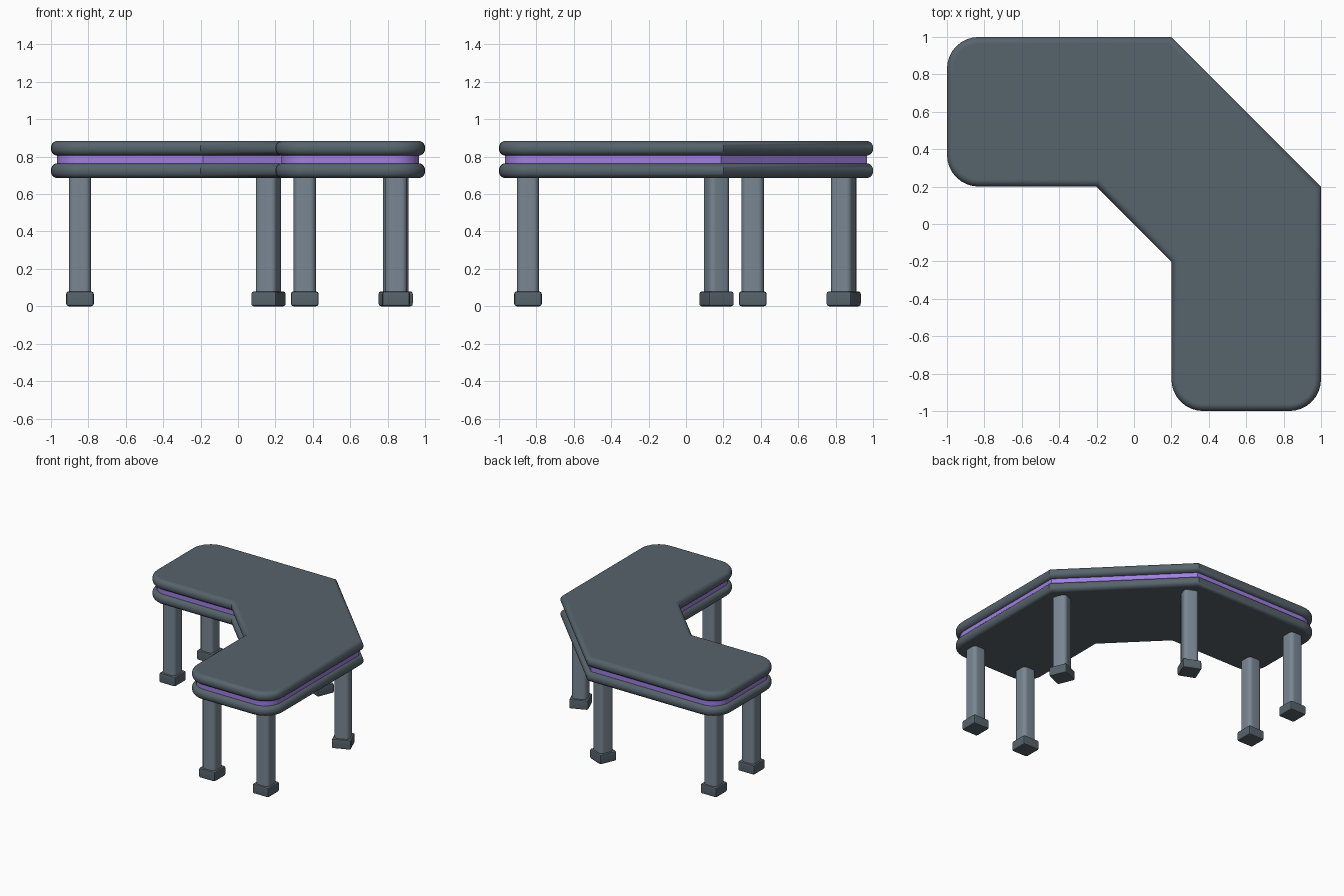
import bpy, bmesh, math
from mathutils import Vector, Matrix

cube = bpy.data.objects.get("Cube")
if cube:
    bpy.data.objects.remove(cube, do_unlink=True)


def material(name, rgb):
    m = bpy.data.materials.new(name)
    m.use_nodes = True
    m.diffuse_color = (*rgb, 1)
    m.node_tree.nodes["Principled BSDF"].inputs["Base Color"].default_value = (*rgb, 1)
    return m


slate = material("dark slate", (0.095, 0.125, 0.15))
steel = material("steel grey", (0.19, 0.24, 0.29))
violet = material("violet", (0.35, 0.21, 0.76))

# Counter-clockwise plan of the angled table: x, y, corner radius
R = 0.17
PLAN = [(0.2, 1, 0), (-1, 1, R), (-1, 0.2, R), (-0.2, 0.2, 0),
        (0.2, -0.2, 0), (0.2, -1, R), (1, -1, R), (1, 0.2, 0)]


def outline(inset):
    """Plan moved inwards by inset, with the end corners rounded."""
    pts = []
    for i, (x, y, r) in enumerate(PLAN):
        p = Vector((x, y))
        a = (p - Vector(PLAN[i - 1][:2])).normalized()
        b = (Vector(PLAN[(i + 1) % len(PLAN)][:2]) - p).normalized()
        na, nb = Vector((-a.y, a.x)), Vector((-b.y, b.x))
        miter = (na + nb) / (1 + na.dot(nb))
        if r:
            centre = p + miter * r
            start = math.atan2(-na.y, -na.x)
            for k in range(9):
                t = start + math.pi / 2 * k / 8
                pts.append(centre + Vector((math.cos(t), math.sin(t))) * (r - inset))
        else:
            pts.append(p + miter * inset)
    return pts


def finish(name, bm, mat, angle=35):
    bmesh.ops.recalc_face_normals(bm, faces=bm.faces[:])
    mesh = bpy.data.meshes.new(name)
    bm.to_mesh(mesh)
    bm.free()
    mesh.materials.append(mat)
    ob = bpy.data.objects.new(name, mesh)
    bpy.context.collection.objects.link(ob)
    bpy.ops.object.select_all(action='DESELECT')
    ob.select_set(True)
    bpy.context.view_layer.objects.active = ob
    bpy.ops.object.shade_smooth_by_angle(angle=math.radians(angle))
    weighted = ob.modifiers.new("weighted normals", 'WEIGHTED_NORMAL')
    weighted.keep_sharp = True
    return ob


def slab(name, rings, mat):
    """Stack of plan outlines, given as (inset, z), closed at both ends."""
    bm = bmesh.new()
    loops = [[bm.verts.new((p.x, p.y, z)) for p in outline(d)] for d, z in rings]
    n = len(loops[0])
    for lo, hi in zip(loops, loops[1:]):
        for i in range(n):
            j = (i + 1) % n
            bm.faces.new((lo[i], lo[j], hi[j], hi[i]))
    bm.faces.new(loops[0][::-1])
    bm.faces.new(loops[-1])
    return finish(name, bm, mat)


def rounded_rings(z0, z1, r, steps=5):
    turns = [math.pi / 2 * k / steps for k in range(steps + 1)]
    low = [(r * (1 - math.sin(t)), z0 + r * (1 - math.cos(t))) for t in turns]
    return low + [(d, z0 + z1 - z) for d, z in reversed(low)]


# Table top: two soft-edged boards with a recessed violet band between
slab("lower_board", rounded_rings(0.685, 0.765, 0.036), slate)
slab("upper_board", rounded_rings(0.805, 0.885, 0.036), slate)
slab("violet_band", [(0.032, 0.755), (0.032, 0.815)], violet)


def post(name, x, y, turn, width, z0, z1, bevel, segments, upright_only, mat):
    bm = bmesh.new()
    bmesh.ops.create_cube(bm, size=1, matrix=Matrix.Diagonal((width, width, z1 - z0, 1)))
    edges = [e for e in bm.edges if not upright_only
             or abs(e.verts[0].co.z - e.verts[1].co.z) > 0.01]
    bmesh.ops.bevel(bm, geom=edges, offset=bevel, segments=segments,
                    profile=0.5, affect='EDGES')
    ob = finish(name, bm, mat)
    ob.location = (x, y, (z0 + z1) / 2)
    ob.rotation_euler.z = math.radians(turn)


# Legs and feet; the two by the diagonal side follow the mitre of the plan
LEGS = {"left_outer": (0.845, -0.845, 0), "left_inner": (0.357, -0.845, 0),
        "right_outer": (-0.845, 0.845, 0), "right_inner": (-0.845, 0.357, 0),
        "left_middle": (0.843, 0.163, 22.5), "right_middle": (0.163, 0.843, -22.5)}
for label, (x, y, turn) in LEGS.items():
    post(label + "_leg", x, y, turn, 0.118, 0.07, 0.7, 0.03, 3, True, steel)
    post(label + "_foot", x, y, turn, 0.148, 0, 0.08, 0.014, 2, False, slate)
